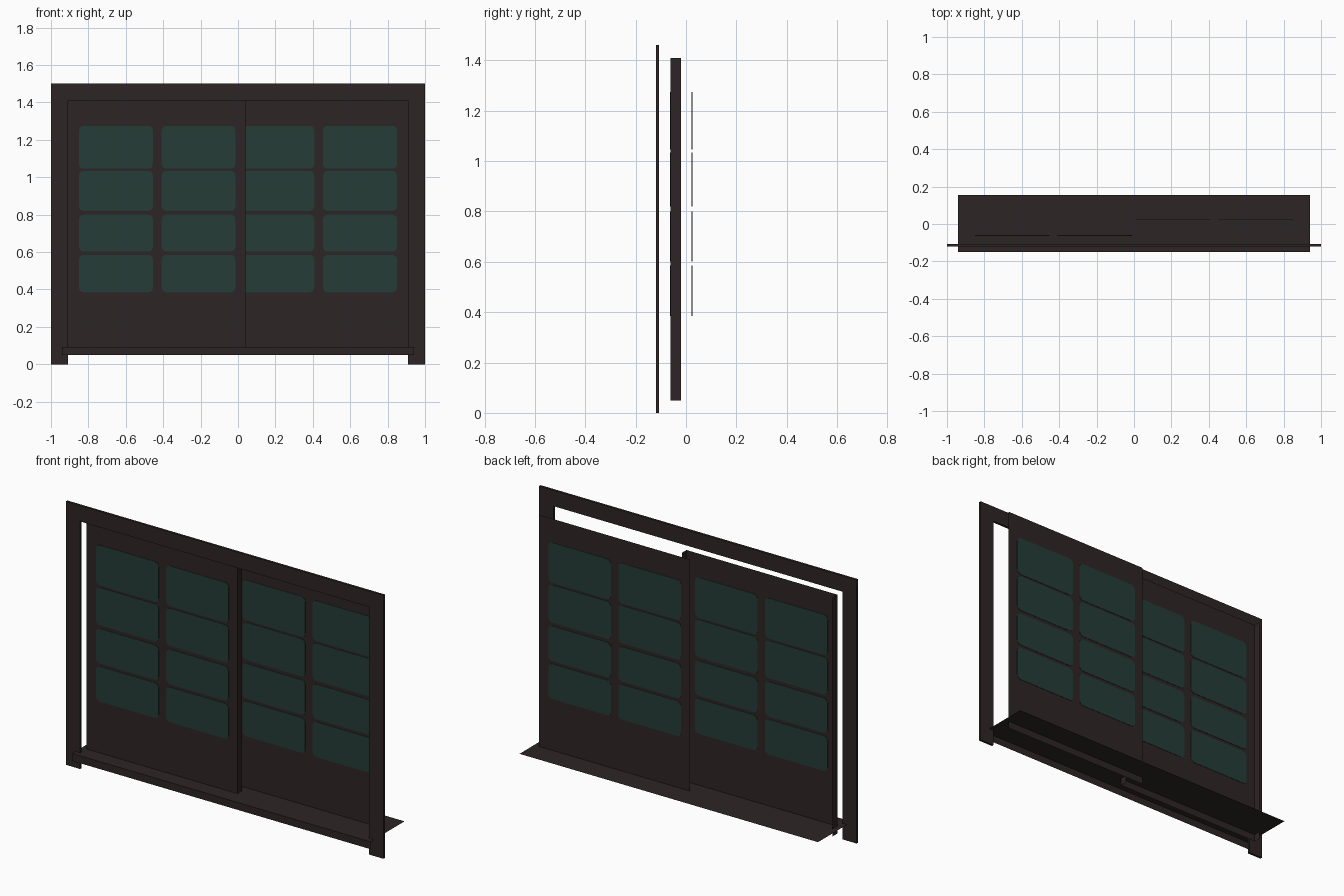
import bpy, math

cube = bpy.data.objects.get("Cube")
if cube:
    bpy.data.objects.remove(cube, do_unlink=True)


def material(name, rgb):
    m = bpy.data.materials.new(name)
    m.use_nodes = True
    m.diffuse_color = (*rgb, 1)
    m.node_tree.nodes["Principled BSDF"].inputs["Base Color"].default_value = (*rgb, 1)
    return m


wood = material("dark brown wood", (0.027, 0.018, 0.018))
glass = material("dark green glass", (0.018, 0.045, 0.038))


def make(name, verts, faces, mat):
    mesh = bpy.data.meshes.new(name)
    mesh.from_pydata(verts, [], faces)
    mesh.materials.append(mat)
    ob = bpy.data.objects.new(name, mesh)
    bpy.context.collection.objects.link(ob)
    return ob


# Faces of a box, by side; open boxes leave some out
SIDES = {"bottom": (0, 2, 3, 1), "top": (4, 5, 7, 6), "front": (0, 1, 5, 4),
         "back": (2, 6, 7, 3), "right": (0, 4, 6, 2), "left": (1, 3, 7, 5)}


def box(name, xs, ys, zs, sides=tuple(SIDES), mat=wood):
    verts = [(x, y, z) for z in zs for y in ys for x in xs]
    return make(name, verts, [SIDES[s] for s in sides], mat)


def pane(name, xs, y, zs, r=0.025, t=0.002):
    """Thin plate with rounded corners, showing on both sides of a door."""
    outline = []
    corners = [(xs[1] - r, zs[1] - r), (xs[0] + r, zs[1] - r),
               (xs[0] + r, zs[0] + r), (xs[1] - r, zs[0] + r)]
    for i, (cx, cz) in enumerate(corners):
        for k in range(5):
            a = math.radians(90 * i + 22.5 * k)
            outline.append((cx + r * math.cos(a), cz + r * math.sin(a)))
    n = len(outline)
    verts = [(x, y - t, z) for x, z in outline] + [(x, y + t, z) for x, z in outline]
    faces = [tuple(range(n)), tuple(reversed(range(n, 2 * n)))]
    faces += [(i, i + n, (i + 1) % n + n, (i + 1) % n) for i in range(n)]
    make(name, verts, faces, glass)


# Door frame: lintel with open ends, and two posts
FRAME_Y = (-0.121, -0.107)
box("lintel", (-1, 1), FRAME_Y, (1.41, 1.5), ("front", "back", "top", "bottom"))
box("right_post", (-1, -0.91), (-0.12, -0.107), (0, 1.46))
box("left_post", (0.91, 1), (-0.12, -0.107), (0, 1.46))

# Sill: floor sheet with a front lip
box("sill_floor", (-0.94, 0.94), (-0.15, 0.155), (0.05, 0.092), ("top",))
box("sill_lip", (-0.94, 0.94), (-0.15, 0.155), (0.05, 0.092), ("front",))

# Sliding doors: thin sheets, the right one in front with folded edges
DOOR_Z = (0.05, 1.41)
box("right_door", (-0.91, 0.04), (-0.062, -0.02), DOOR_Z, ("front", "left", "right"))
box("left_door", (-0.04, 0.91), (0.023, 0.06), DOOR_Z, ("front",))

# Window panes, two columns and four rows in each door
ROWS = [(0.385, 0.585), (0.602, 0.80), (0.82, 1.034), (1.046, 1.275)]
COLUMNS = [(0.014, 0.408), (0.455, 0.85)]
for side, sign, y in (("right", -1, -0.062), ("left", 1, 0.023)):
    for c, col in enumerate(COLUMNS):
        xs = sorted(sign * v for v in col)
        for r, zs in enumerate(ROWS):
            pane(f"{side}_pane_{c + 1}_{r + 1}", xs, y, zs)
